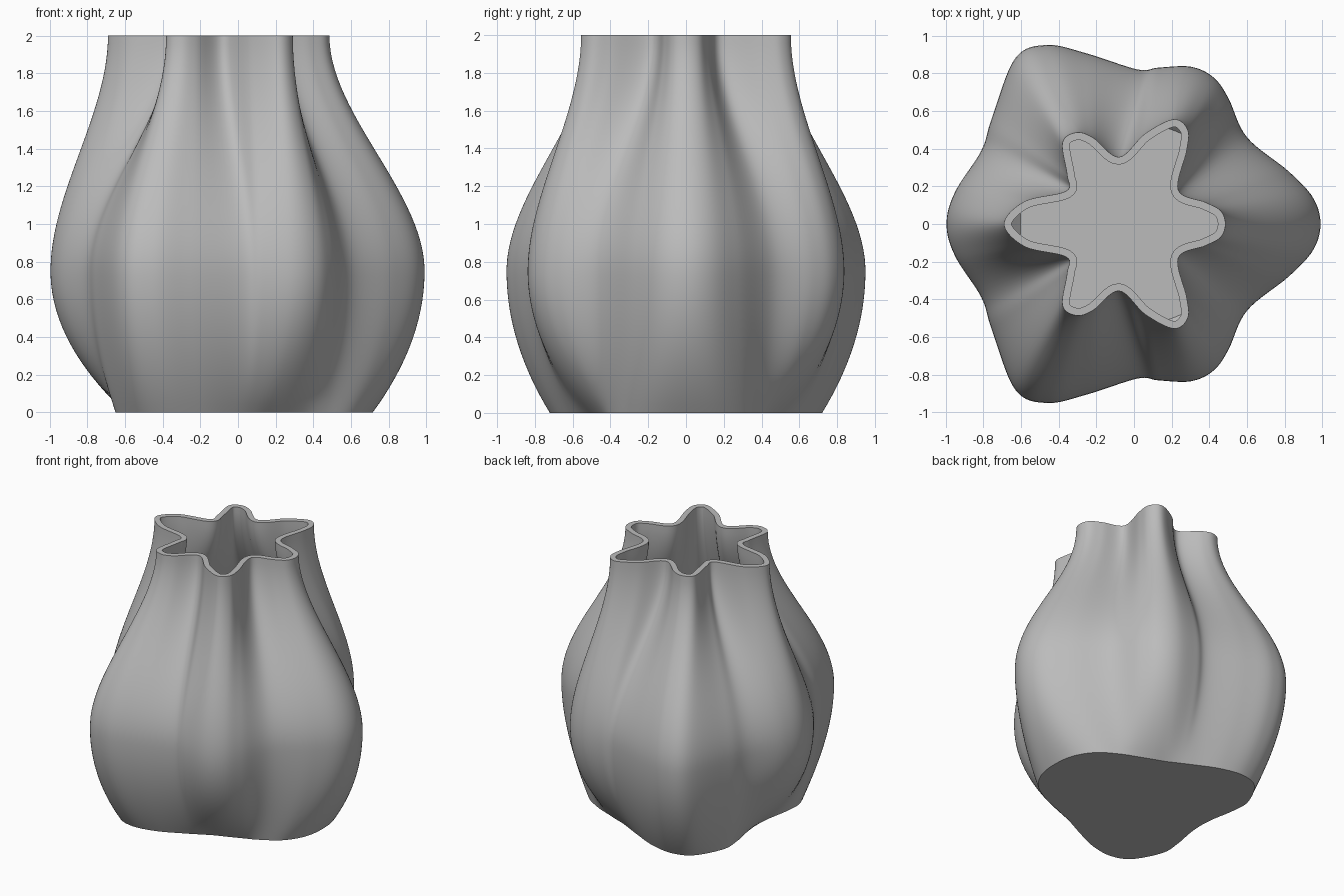
import bpy
import bmesh
from mathutils import Vector

default_cube = bpy.data.objects.get("Cube")
if default_cube:
    bpy.data.objects.remove(default_cube, do_unlink=True)

HEIGHT = 2.0
BELLY = 0.75
WALL = 0.04
STEPS = 8

# Half cross-sections from +x round to -x, matching lobe for lobe
foot_half = [(.715, 0), (.69, .17), (.6, .31), (.46, .4), (.34, .45), (.24, .49),
             (.16, .52), (.08, .56), (-.02, .61), (-.2, .69), (-.38, .72), (-.53, .66),
             (-.64, .46), (-.64, .3), (-.61, .13), (-.6, 0)]
belly_half = [(.99, 0), (.95, .14), (.82, .28), (.6, .46), (.5, .67), (.42, .78),
              (.3, .835), (.13, .83), (.02, .82), (-.25, .905), (-.46, .95), (-.63, .88),
              (-.755, .56), (-.81, .39), (-.95, .17), (-.995, 0)]
rim_half = [(.485, 0), (.46, .07), (.38, .115), (.235, .18), (.28, .39), (.285, .5),
            (.21, .555), (.06, .48), (-.08, .355), (-.22, .46), (-.31, .485), (-.38, .43),
            (-.355, .26), (-.36, .175), (-.58, .12), (-.69, 0)]


def closed_curve(half):
    """Mirror a half section and smooth it with a closed Catmull-Rom spline."""
    pts = [Vector(p) for p in half]
    pts += [Vector((p.x, -p.y)) for p in reversed(pts[1:-1])]
    count = len(pts)
    curve = []
    for i in range(count):
        a, b, c, d = (pts[(i + k) % count] for k in (-1, 0, 1, 2))
        for s in range(STEPS):
            t = s / STEPS
            curve.append(b + (c - a) * t / 2 + (a * 2 - b * 5 + c * 4 - d) * t**2 / 2
                         + (b * 3 - a - c * 3 + d) * t**3 / 2)
    return curve


foot, belly, rim = map(closed_curve, (foot_half, belly_half, rim_half))


def section(z):
    """Blend foot to belly below the widest level and belly to rim above it."""
    if z < BELLY:
        blend = 1 - (1 - z / BELLY) ** 2
        return [f.lerp(b, blend) for f, b in zip(foot, belly)]
    t = (z - BELLY) / (HEIGHT - BELLY)
    blend = t * t * (3 - 2 * t)
    return [b.lerp(r, blend) for b, r in zip(belly, rim)]


def inset(curve):
    """Move a counter-clockwise curve inwards by the wall thickness."""
    result = []
    for i, p in enumerate(curve):
        along = (curve[(i + 1) % len(curve)] - curve[i - 1]).normalized()
        result.append(p + Vector((-along.y, along.x)) * WALL)
    return result


def levels(low, high, count):
    return [low + (high - low) * i / count for i in range(count + 1)]


# Vase: outer wall upwards, across the rim, inner wall down to the floor
bm = bmesh.new()
layers = [(section(z), z) for z in levels(0, HEIGHT, 44)]
layers += [(inset(section(z)), z) for z in reversed(levels(WALL, HEIGHT, 44))]
rings = [[bm.verts.new((p.x, p.y, z)) for p in curve] for curve, z in layers]
for lower, upper in zip(rings, rings[1:]):
    for i in range(len(lower)):
        bm.faces.new((lower[i - 1], lower[i], upper[i], upper[i - 1]))
bm.faces.new(reversed(rings[0]))
bm.faces.new(rings[-1])

mesh = bpy.data.meshes.new("vase")
bm.to_mesh(mesh)
bm.free()
vase = bpy.data.objects.new("vase", mesh)
bpy.context.collection.objects.link(vase)

# Plain grey glaze
glaze = bpy.data.materials.new("light grey")
glaze.use_nodes = True
colour = (0.5, 0.5, 0.5, 1)
glaze.diffuse_color = colour
glaze.node_tree.nodes["Principled BSDF"].inputs["Base Color"].default_value = colour
mesh.materials.append(glaze)

bpy.ops.object.select_all(action="DESELECT")
vase.select_set(True)
bpy.context.view_layer.objects.active = vase
bpy.ops.object.shade_smooth_by_angle()
